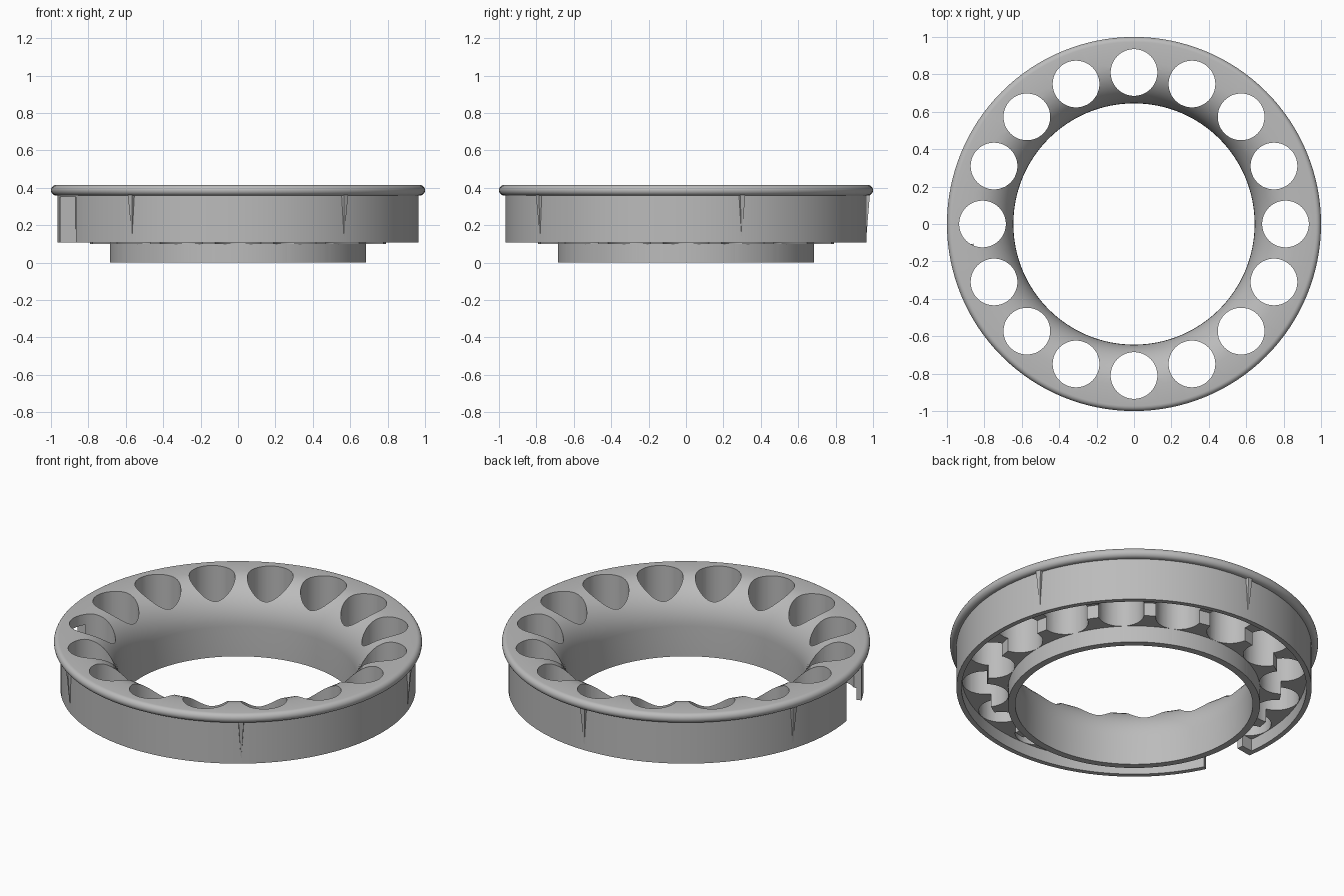
import bpy, bmesh
from math import sin, cos, pi, radians

old = bpy.data.objects.get("Cube")
if old:
    bpy.data.objects.remove(old, do_unlink=True)

grey = bpy.data.materials.new("plain_grey")
grey.use_nodes = True
COLOUR = (0.5, 0.5, 0.5, 1)
grey.diffuse_color = COLOUR
grey.node_tree.nodes["Principled BSDF"].inputs["Base Color"].default_value = COLOUR


def make_object(name, bm):
    bmesh.ops.recalc_face_normals(bm, faces=bm.faces)
    mesh = bpy.data.meshes.new(name)
    bm.to_mesh(mesh)
    bm.free()
    mesh.materials.append(grey)
    ob = bpy.data.objects.new(name, mesh)
    bpy.context.collection.objects.link(ob)
    return ob


def lathe(name, profile, start=0, end=360, steps=128):
    """Sweep a closed (radius, z) profile around z, fully or as a sector."""
    bm = bmesh.new()
    full = end - start == 360
    rings = []
    for i in range(steps if full else steps + 1):
        a = radians(start + (end - start) * i / steps)
        rings.append([bm.verts.new((r * cos(a), r * sin(a), z)) for r, z in profile])
    n = len(profile)
    for i in range(steps):
        a, b = rings[i], rings[(i + 1) % len(rings)]
        for j in range(n):
            k = (j + 1) % n
            bm.faces.new((a[j], b[j], b[k], a[k]))
    if not full:
        bm.faces.new(rings[0])
        bm.faces.new(rings[-1])
    return make_object(name, bm)


def box_profile(r0, r1, z0, z1):
    return [(r0, z0), (r1, z0), (r1, z1), (r0, z1)]


def cut(target, cutter):
    cutter.hide_render = True
    mod = target.modifiers.new("cut", "BOOLEAN")
    mod.operation = "DIFFERENCE"
    mod.solver = "EXACT"
    mod.object = cutter
    bpy.context.view_layer.objects.active = target
    bpy.ops.object.modifier_apply(modifier=mod.name)
    bpy.data.objects.remove(cutter, do_unlink=True)


# Body: inner collar, curved funnel, rounded rim, outer skirt, groove below
BORE, COLLAR, GROOVE, SKIRT_IN, SKIRT, RIM = 0.645, 0.685, 0.8, 0.937, 0.965, 1.0
funnel = [(0.865 - 0.22 * cos(t), 0.18 + 0.235 * sin(t))
          for t in [i * pi / 24 for i in range(13)]]
rim = [(RIM - 0.027 + 0.027 * cos(t), 0.387 + 0.028 * sin(t))
       for t in [pi / 2 - i * pi / 10 for i in range(11)]]
profile = [(BORE, 0)] + funnel + rim + [
    (SKIRT, 0.359), (SKIRT, 0.107), (SKIRT_IN, 0.107), (SKIRT_IN, 0.18),
    (GROOVE, 0.18), (GROOVE, 0.1), (COLLAR, 0.1), (COLLAR, 0)]
body = lathe("ring_body", profile)

# Gap in the outer skirt
cut(body, lathe("gap_cutter", box_profile(0.88, 1.1, -0.1, 0.352), 189.5, 206, 12))

# Ring of round holes
bm = bmesh.new()
for i in range(16):
    a = 2 * pi * i / 16
    new = bmesh.ops.create_cone(bm, cap_ends=True, segments=48, radius1=0.125,
                                radius2=0.125, depth=1.2)
    bmesh.ops.translate(bm, verts=new["verts"], vec=(0.81 * cos(a), 0.81 * sin(a), 0.3))
cut(body, make_object("hole_cutter", bm))

# Small block at one end of the gap
block = lathe("gap_end_block", box_profile(0.865, 0.95, 0.107, 0.181), 187, 189.5, 3)

# Tapered ribs on the outer skirt, widest and deepest under the rim
bm = bmesh.new()
for i in range(5):
    a = radians(18 + 72 * i)

    def place(r, side, z):
        return bm.verts.new((r * cos(a) - side * sin(a), r * sin(a) + side * cos(a), z))

    tip = place(SKIRT - 0.002, 0, 0.12)
    top = [place(0.95, -0.018, 0.365), place(0.983, -0.014, 0.365),
           place(0.983, 0.014, 0.365), place(0.95, 0.018, 0.365)]
    bm.faces.new(top)
    for j in range(4):
        bm.faces.new((top[j], top[(j + 1) % 4], tip))
make_object("skirt_ribs", bm)

# Smooth the curved surfaces, keep the edges sharp
bpy.ops.object.select_all(action="DESELECT")
body.select_set(True)
bpy.context.view_layer.objects.active = body
bpy.ops.object.shade_smooth_by_angle(angle=radians(30))
